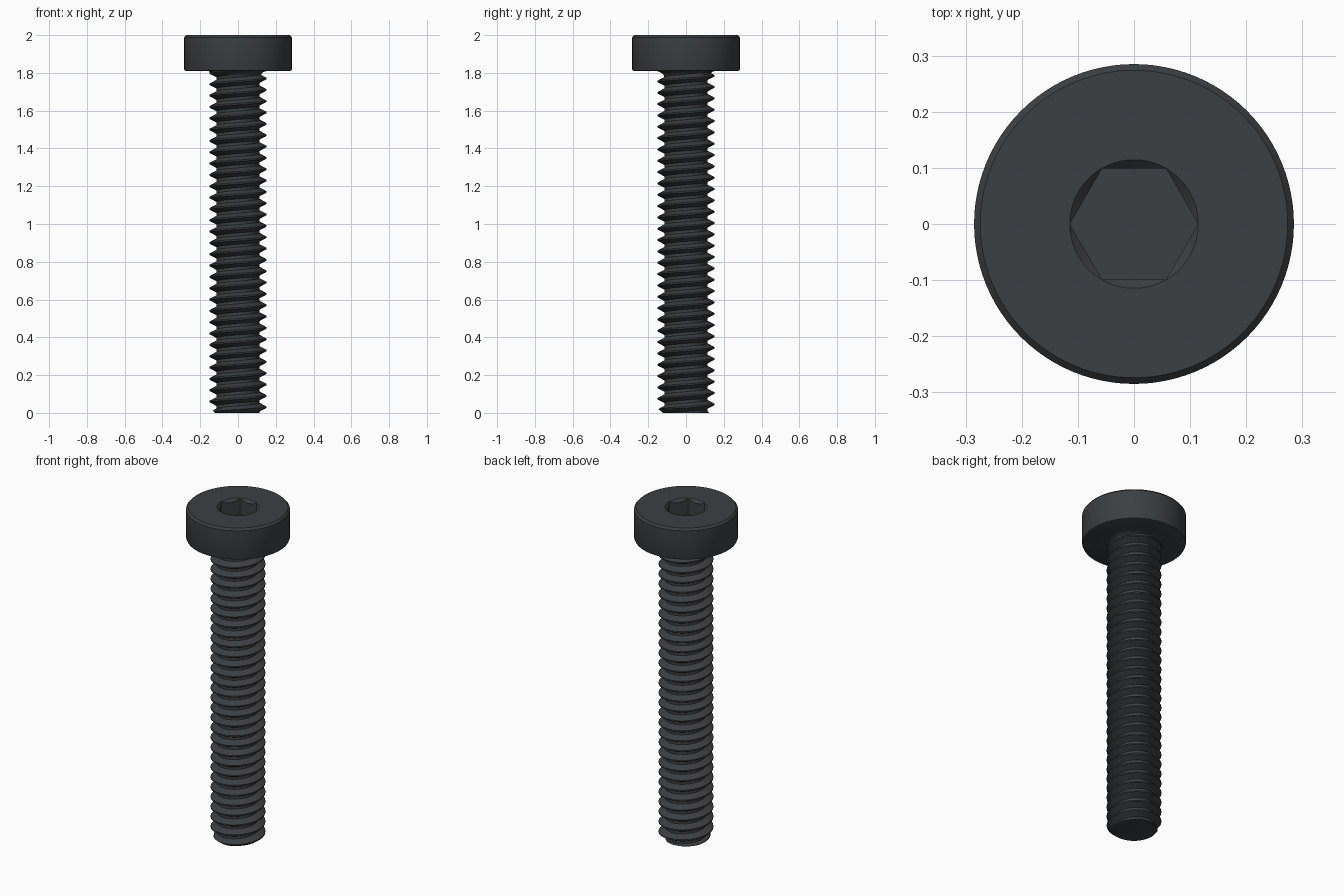
import bpy, bmesh, math

if "Cube" in bpy.data.objects:
    bpy.data.objects.remove(bpy.data.objects["Cube"])

TAU = 2 * math.pi
mat = bpy.data.materials.new("dark_steel")
mat.diffuse_color = (0.045, 0.05, 0.055, 1)
mat.use_nodes = True
mat.node_tree.nodes["Principled BSDF"].inputs["Base Color"].default_value = mat.diffuse_color


def finish(bm, name, angle):
    bmesh.ops.remove_doubles(bm, verts=bm.verts, dist=1e-5)
    bmesh.ops.dissolve_degenerate(bm, edges=bm.edges, dist=1e-6)
    bmesh.ops.recalc_face_normals(bm, faces=bm.faces)
    me = bpy.data.meshes.new(name)
    bm.to_mesh(me)
    bm.free()
    ob = bpy.data.objects.new(name, me)
    bpy.context.collection.objects.link(ob)
    me.materials.append(mat)
    bpy.ops.object.select_all(action='DESELECT')
    ob.select_set(True)
    bpy.context.view_layer.objects.active = ob
    bpy.ops.object.shade_smooth_by_angle(angle=math.radians(angle))
    return ob


def skin(bm, rows, closed):
    for a, b in zip(rows, rows[1:]):
        n = len(a)
        for i in range(n if closed else n - 1):
            j = (i + 1) % n
            bm.faces.new((a[i], a[j], b[j], b[i]))


# Head: lathed rim that runs on into the hexagonal socket
N = 96
FLAT, CORNER, DEPTH = 0.099, 0.1145, 0.10


def hex_radius(t):
    return FLAT / math.cos((t % (TAU / 6)) - TAU / 12)


rim = [(0.11, 1.81), (0.275, 1.81), (0.282, 1.813), (0.285, 1.82),
       (0.285, 1.988), (0.274, 2.0), (CORNER, 2.0)]
bm = bmesh.new()
rows = []
for r, z in rim:
    rows.append([bm.verts.new((r * math.cos(TAU * i / N), r * math.sin(TAU * i / N), z))
                 for i in range(N)])
for level in ("lead_in", "floor"):
    row = []
    for i in range(N):
        t = TAU * i / N
        r = hex_radius(t)
        z = 2.0 - (CORNER - r) if level == "lead_in" else 2.0 - DEPTH
        row.append(bm.verts.new((r * math.cos(t), r * math.sin(t), z)))
    rows.append(row)
skin(bm, rows, True)
bm.faces.new(rows[-1])
finish(bm, "socket_head", 30)

# Shank: helical thread, chamfered tip and fillet below the head
PITCH, MAJOR, MINOR, TOP = 0.06, 0.15, 0.114, 1.81
PHASES = (0.0, 0.125, 0.28, 0.4375, 0.5625, 0.72, 0.875)
COLS = 72


def thread_radius(t, z):
    p = (z / PITCH - t / TAU) % 1.0
    d = abs(p - 0.5)                       # 0 at the crest, 0.5 at the root
    f = min(1, max(0, (0.375 - d) / (0.375 - 0.0625)))
    r = min(MINOR + (MAJOR - MINOR) * f, 0.122 + z * 1.2)
    h = min(0.04, max(0, z - 1.77))
    return max(r, MINOR + 0.04 - math.sqrt(0.04 ** 2 - h * h))


bm = bmesh.new()
rows = []
for k in range(-1, int(TOP / PITCH) + 2):
    for p in PHASES:
        row = []
        for i in range(COLS + 1):
            t = TAU * i / COLS
            z = min(TOP, max(0, (k + p + i / COLS) * PITCH))
            r = thread_radius(t, z)
            row.append(bm.verts.new((r * math.cos(t), r * math.sin(t), z)))
        rows.append(row)
skin(bm, rows, False)
bmesh.ops.remove_doubles(bm, verts=bm.verts, dist=1e-5)
# Flat tip
tip = [e for e in bm.edges if e.is_boundary and all(v.co.z < 1e-5 for v in e.verts)]
bmesh.ops.holes_fill(bm, edges=tip, sides=0)
finish(bm, "threaded_shank", 30)
